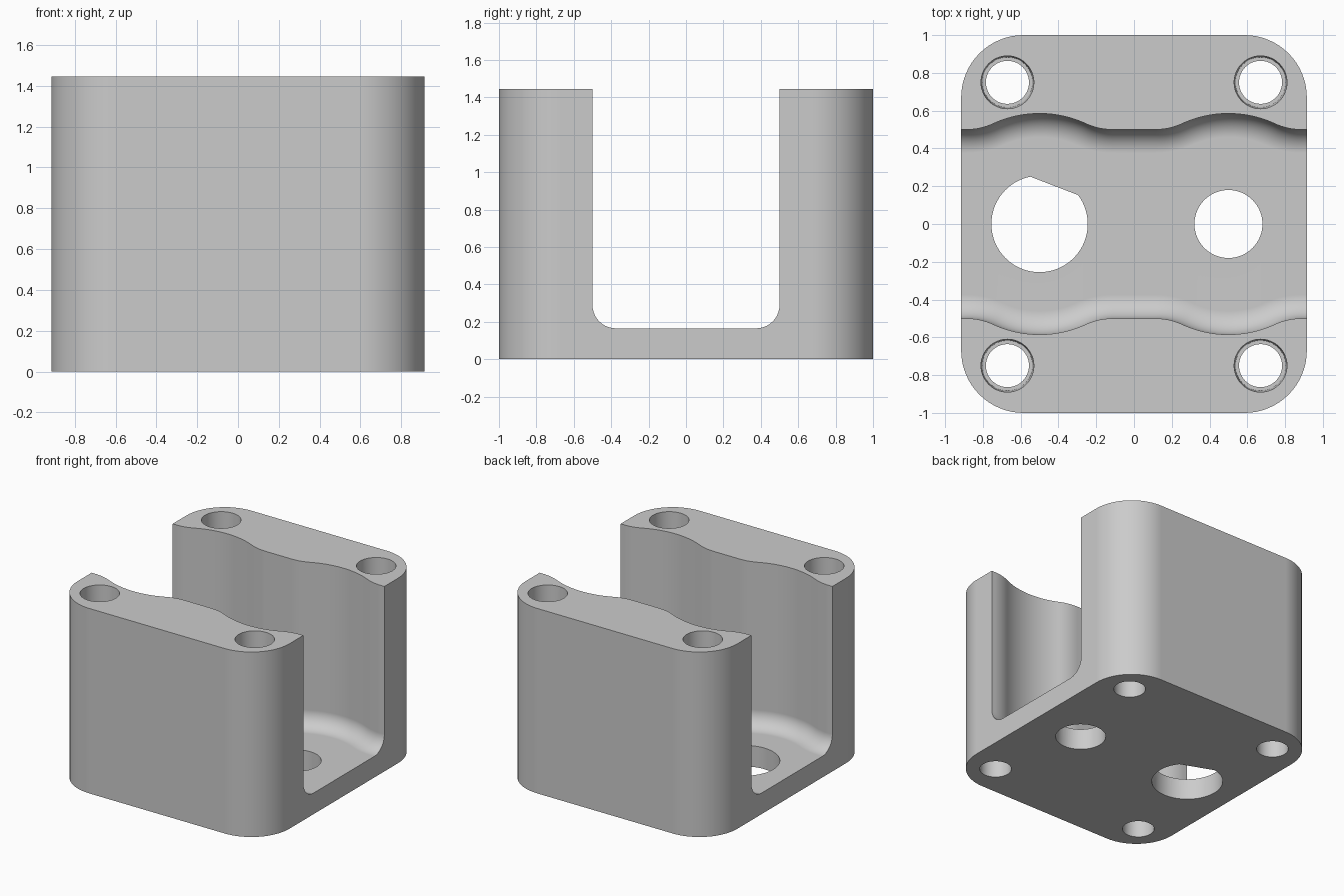
import bpy, bmesh, math
from mathutils import Vector

if "Cube" in bpy.data.objects:
    bpy.data.objects.remove(bpy.data.objects["Cube"], do_unlink=True)

HEIGHT, HALF_X, HALF_Y, CORNER = 1.445, 0.915, 1.0, 0.33
FLOOR, FILLET = 0.165, 0.125

grey = bpy.data.materials.new("neutral grey")
grey.use_nodes = True
colour = (0.6, 0.6, 0.6, 1)
grey.diffuse_color = colour
grey.node_tree.nodes["Principled BSDF"].inputs["Base Color"].default_value = colour


def make_object(name, bm):
    bmesh.ops.recalc_face_normals(bm, faces=bm.faces)
    mesh = bpy.data.meshes.new(name)
    bm.to_mesh(mesh)
    bm.free()
    obj = bpy.data.objects.new(name, mesh)
    bpy.context.collection.objects.link(obj)
    mesh.materials.append(grey)
    return obj


def arc(cx, cy, r, start, end, steps):
    angles = [math.radians(start + (end - start) * i / steps) for i in range(steps + 1)]
    return [(cx + r * math.cos(a), cy + r * math.sin(a)) for a in angles]


def prism(name, outline, z0, z1):
    bm = bmesh.new()
    face = bm.faces.new([bm.verts.new((x, y, z0)) for x, y in outline])
    top = bmesh.ops.extrude_face_region(bm, geom=[face])["geom"]
    verts = [v for v in top if isinstance(v, bmesh.types.BMVert)]
    bmesh.ops.translate(bm, verts=verts, vec=(0, 0, z1 - z0))
    return make_object(name, bm)


def wall_stations():
    """Points and outward normals along the scalloped wall, from -x to +x."""
    bulge, blend, flat = 0.585, 0.33, 0.5
    reach = math.sqrt((bulge + blend) ** 2 - (flat + blend) ** 2)
    tilt = math.acos((flat + blend) / (bulge + blend))
    stations = [(Vector((-1.2, flat)), Vector((0, 1)))]
    for cx in (-0.5, 0.5):
        def blend_point(side, a):
            n = Vector((side * math.sin(a), math.cos(a)))
            return Vector((cx + side * reach, flat + blend)) - n * blend * 1.0, n
        # Convex blend, bore arc, convex blend
        for i in range(9):
            p, n = blend_point(-1, tilt * i / 8)
            n = Vector((-math.sin(tilt * i / 8), math.cos(tilt * i / 8)))
            centre = Vector((cx - reach, flat + blend))
            stations.append((centre - n * blend, n))
        for i in range(1, 24):
            a = tilt * (i / 12 - 1)
            n = Vector((math.sin(a), math.cos(a)))
            stations.append((Vector((cx, 0)) + n * bulge, n))
        for i in range(8, -1, -1):
            a = tilt * i / 8
            n = Vector((math.sin(a), math.cos(a)))
            centre = Vector((cx + reach, flat + blend))
            stations.append((centre - n * blend, n))
    stations.append((Vector((1.2, flat)), Vector((0, 1))))
    return stations


def channel_cutter():
    """Scalloped channel with a rounded edge along its floor."""
    steps = 10
    levels = [(0, HEIGHT + 0.2)]
    for i in range(steps + 1):
        a = math.pi / 2 * i / steps
        levels.append((FILLET * (1 - math.cos(a)), FLOOR + FILLET * (1 - math.sin(a))))
    bm = bmesh.new()
    rings = []
    for p, n in wall_stations():
        side = [(*(p - n * inset), z) for inset, z in levels]
        loop = side + [(x, -y, z) for x, y, z in reversed(side)]
        rings.append([bm.verts.new(co) for co in loop])
    count = len(rings[0])
    for a, b in zip(rings, rings[1:]):
        for i in range(count):
            j = (i + 1) % count
            bm.faces.new((a[i], a[j], b[j], b[i]))
    bm.faces.new(rings[0])
    bm.faces.new(rings[-1])
    return make_object("channel_cutter", bm)


def screw_hole_cutter(x, y):
    """Through hole with a wider, slightly tapered socket at the top."""
    bm = bmesh.new()
    profile = [(0.114, -0.1), (0.114, 1.0), (0.133, 1.0), (0.14, HEIGHT), (0.14, HEIGHT + 0.1)]
    rings = [[bm.verts.new((px, py, z)) for px, py in arc(x, y, r, 0, 360, 48)[:-1]]
             for r, z in profile]
    for a, b in zip(rings, rings[1:]):
        for i in range(48):
            j = (i + 1) % 48
            bm.faces.new((a[i], a[j], b[j], b[i]))
    bm.faces.new(rings[0])
    bm.faces.new(rings[-1])
    return make_object("screw_hole_cutter", bm)


# Block with rounded upright corners
outline = []
for k, (sx, sy) in enumerate([(1, 1), (-1, 1), (-1, -1), (1, -1)]):
    outline += arc(sx * (HALF_X - CORNER), sy * (HALF_Y - CORNER), CORNER,
                   90 * k, 90 * k + 90, 16)
block = prism("slotted_block", outline, 0, HEIGHT)

# Channel, floor holes and corner screw holes
cutters = [channel_cutter(),
           prism("round_hole_cutter", arc(0.5, 0, 0.18, 0, 360, 64)[:-1], -0.1, 0.5),
           prism("keyed_hole_cutter", arc(-0.5, 0, 0.255, 101, 397, 60), -0.1, 0.5)]
cutters += [screw_hole_cutter(x, y) for x in (-0.67, 0.67) for y in (-0.75, 0.75)]

bpy.ops.object.select_all(action="DESELECT")
block.select_set(True)
bpy.context.view_layer.objects.active = block
for cutter in cutters:
    cut = block.modifiers.new(cutter.name, "BOOLEAN")
    cut.operation, cut.solver, cut.object = "DIFFERENCE", "EXACT", cutter
    bpy.ops.object.modifier_apply(modifier=cut.name)
    bpy.data.objects.remove(cutter, do_unlink=True)

# Smooth curves, crisp edges, flat faces kept flat
bpy.ops.object.shade_smooth_by_angle(angle=math.radians(30))
weighted = block.modifiers.new("flat_face_normals", "WEIGHTED_NORMAL")
weighted.keep_sharp = True
weighted.weight = 100
